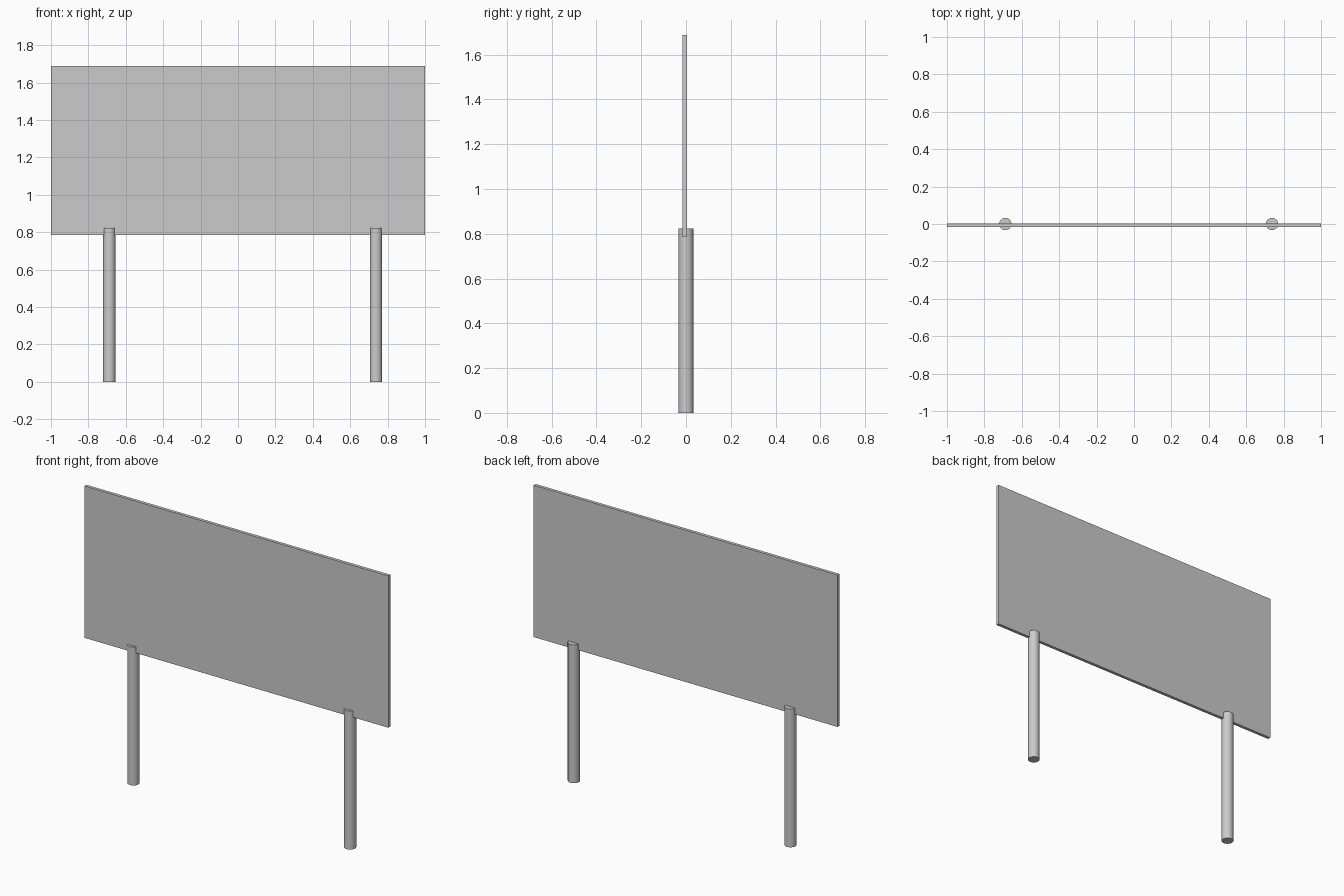
import bpy

if "Cube" in bpy.data.objects:
    bpy.data.objects.remove(bpy.data.objects["Cube"])

# Sign board
bpy.ops.mesh.primitive_cube_add(size=1, location=(0, -0.006, 1.237))
board = bpy.context.object
board.name = "sign_board"
board.scale = (2.0, 0.019, 0.903)
bpy.ops.object.transform_apply(location=False, rotation=False, scale=True)

# Round posts, overlapping the lower edge of the board
POST_HEIGHT = 0.823
for name, x in (("left_post", -0.688), ("right_post", 0.738)):
    bpy.ops.mesh.primitive_cylinder_add(
        vertices=32, radius=0.033, depth=POST_HEIGHT,
        location=(x, 0, POST_HEIGHT / 2))
    bpy.context.object.name = name
    bpy.ops.object.shade_smooth_by_angle()
